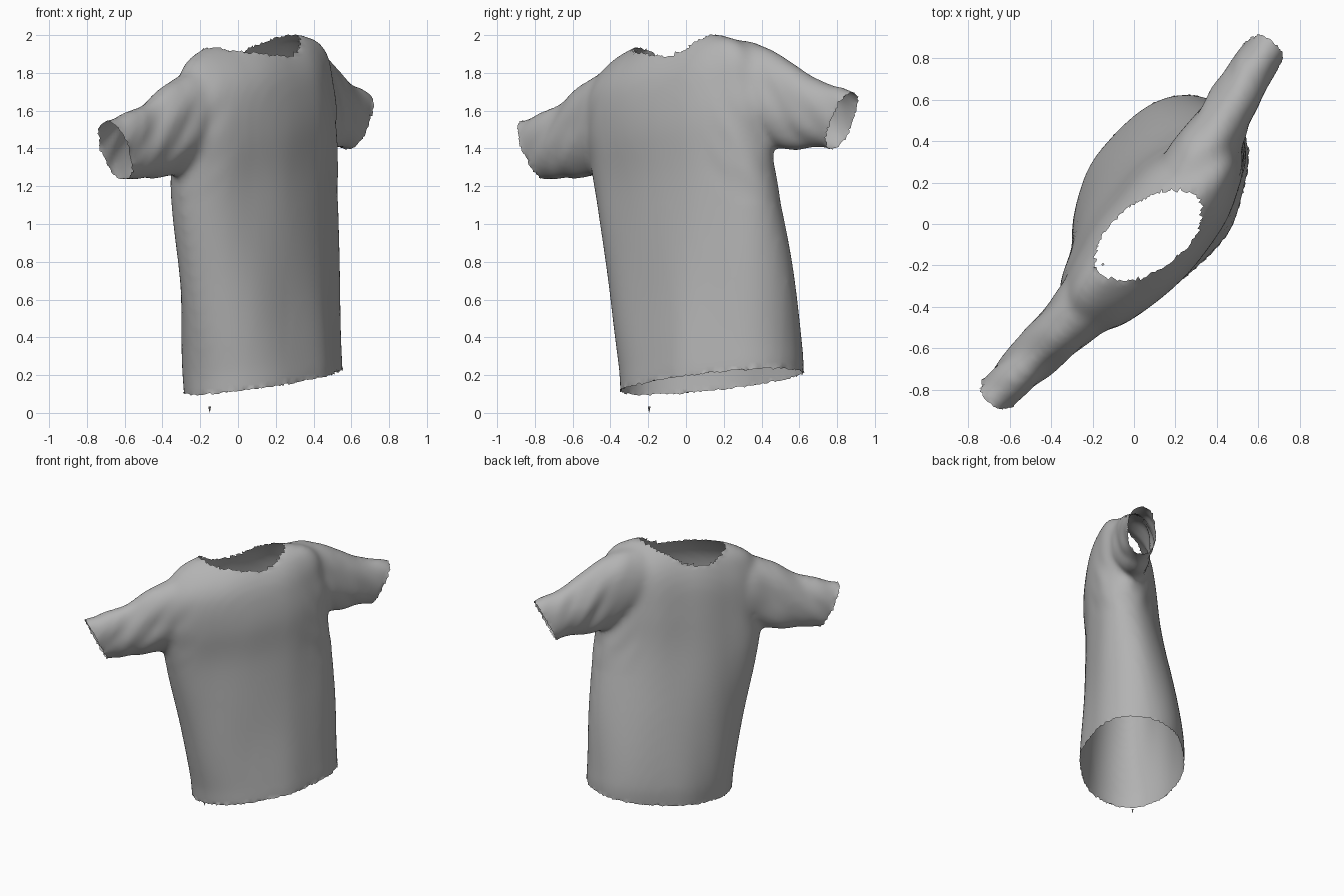
import bpy, bmesh, math, random
from mathutils import Vector, Matrix, noise

random.seed(4)
cube = bpy.data.objects.get("Cube")
if cube:
    bpy.data.objects.remove(cube, do_unlink=True)

TILT = 0.13                      # sideways lean of the garment
TURN = math.radians(52)          # heading of the sleeve line


def make_material(name, value):
    mat = bpy.data.materials.new(name)
    mat.use_nodes = True
    colour = (value, value, value, 1)
    mat.diffuse_color = colour
    bsdf = mat.node_tree.nodes["Principled BSDF"]
    bsdf.inputs["Base Color"].default_value = colour
    bsdf.inputs["Roughness"].default_value = 0.9
    return mat


def loft(bm, rings):
    """Closed tube through a list of point rings."""
    loops = [[bm.verts.new(p) for p in ring] for ring in rings]
    n = len(loops[0])
    for low, high in zip(loops, loops[1:]):
        for i in range(n):
            j = (i + 1) % n
            bm.faces.new((low[i], low[j], high[j], high[i]))
    bm.faces.new(loops[0][::-1])
    bm.faces.new(loops[-1])


def spline(keys, steps=6):
    """Catmull-Rom interpolation of key tuples."""
    out = []
    for i in range(len(keys) - 1):
        k = [keys[max(i - 1, 0)], keys[i], keys[i + 1], keys[min(i + 2, len(keys) - 1)]]
        for s in range(steps):
            t = s / steps
            out.append([0.5 * (2 * b + (c - a) * t + (2 * a - 5 * b + 4 * c - d) * t * t
                               + (3 * b - a - 3 * c + d) * t ** 3) for a, b, c, d in zip(*k)])
    return out + [list(keys[-1])]


ANGLES = [math.tau * i / 48 for i in range(48)]


def body_ring(z, cu, cv, a, b, rot):
    r = math.radians(rot)
    ring = []
    for t in ANGLES:
        x, y = a * math.cos(t), b * math.sin(t)
        u = cu + x * math.cos(r) - y * math.sin(r)
        v = cv + x * math.sin(r) + y * math.cos(r)
        ring.append((u, v, z + TILT * u))
    return ring


def sleeve_ring(side, u, v, top, bottom, width):
    mid, half = (top + bottom) / 2, (top - bottom) / 2
    return [(side * (u + 0.45 * half * math.sin(t)), v + width * math.cos(t),
             mid + half * math.sin(t) + 0.08 * side) for t in ANGLES]


# Solid torso: height, centre u, centre v, half width, half depth, twist
TORSO = [(-0.1, 0.19, -0.02, 0.5, 0.35, 5), (0.14, 0.19, -0.02, 0.525, 0.362, 5),
         (0.3, 0.18, -0.02, 0.53, 0.357, 4), (0.7, 0.135, -0.04, 0.56, 0.315, 1),
         (1.2, 0.05, -0.07, 0.59, 0.268, -3), (1.5, 0.02, -0.095, 0.59, 0.26, -3),
         (1.7, 0.0, -0.1, 0.58, 0.24, -3), (1.82, 0.0, -0.1, 0.55, 0.205, -4),
         (1.91, 0.0, -0.095, 0.47, 0.15, -7), (1.97, 0.0, -0.09, 0.33, 0.085, -10)]
# Solid sleeve: distance out, centre v, top, bottom, half depth
SLEEVE = [(0.25, -0.08, 1.9, 1.5, 0.14), (0.42, -0.06, 1.88, 1.42, 0.155),
          (0.6, -0.04, 1.79, 1.35, 0.135), (0.8, -0.012, 1.69, 1.32, 0.118),
          (1.03, 0.015, 1.625, 1.31, 0.1), (1.2, 0.035, 1.58, 1.3, 0.095)]

bm = bmesh.new()
loft(bm, [body_ring(*k) for k in spline(TORSO)])
for side in (1, -1):
    loft(bm, [sleeve_ring(side, *k) for k in spline(SLEEVE)])
bmesh.ops.recalc_face_normals(bm, faces=bm.faces)
mesh = bpy.data.meshes.new("shirt")
bm.to_mesh(mesh)
bm.free()
shirt = bpy.data.objects.new("shirt", mesh)
bpy.context.collection.objects.link(shirt)

# Fuse torso and sleeves into one skin
remesh = shirt.modifiers.new("fuse", "REMESH")
remesh.mode = "VOXEL"
remesh.voxel_size = 0.02
graph = bpy.context.evaluated_depsgraph_get()
fused = bpy.data.meshes.new_from_object(shirt.evaluated_get(graph))
shirt.modifiers.clear()

bm = bmesh.new()
bm.from_mesh(fused)
for _ in range(7):
    bmesh.ops.smooth_vert(bm, verts=bm.verts, factor=0.5, use_axis_x=True,
                          use_axis_y=True, use_axis_z=True)
bm.normal_update()


# Cloth folds: long drapes on the torso, slanted creases on shoulders and sleeves
def fold(p):
    side = 1 if p.x > 0 else -1
    drape = noise.noise(Vector((p.x * 4, p.y * 4, p.z * 1.1)))
    slant = noise.noise(Vector((p.x * side * 9 + p.z * 5, p.y * 5, p.z * 4 + side * 7)))
    arm = min(max((abs(p.x) - 0.35) / 0.3, 0), 1) * min(max((p.z - 1.1) / 0.2, 0), 1)
    return 0.012 * drape * (1 - arm) + 0.016 * slant * arm


moves = [(v, v.normal * fold(v.co)) for v in bm.verts]
for v, offset in moves:
    v.co += offset


def cut(point, normal, region):
    """Slice away what lies beyond a plane, only inside the region."""
    faces = [f for f in bm.faces if region(f.calc_center_median())]
    edges = {e for f in faces for e in f.edges}
    verts = {v for f in faces for v in f.verts}
    bmesh.ops.bisect_plane(bm, geom=list(verts) + list(edges) + faces,
                           plane_co=point, plane_no=normal, clear_outer=True)


# Open hem and sleeve ends
cut((0, 0, 0.14), (TILT, -0.05, -1), lambda p: p.z < 0.6)
for side in (1, -1):
    cut((side * 1.035, 0, 1.47 + 0.08 * side), (side * 0.9, 0, -0.436),
        lambda p: p.z > 1.1 and p.x * side > 0.8)


# Open the neck
def in_neck(p):
    r = math.radians(-16)
    x, y = p.x, p.y + 0.09
    a = (x * math.cos(r) + y * math.sin(r)) / 0.295
    b = (y * math.cos(r) - x * math.sin(r)) / 0.165
    return p.z > 1.7 and a * a + b * b < 1


bmesh.ops.delete(bm, geom=[f for f in bm.faces if in_neck(f.calc_center_median())],
                 context="FACES")

# Ragged borders
for v in bm.verts:
    if v.is_boundary:
        v.co += Vector((random.uniform(-1, 1), random.uniform(-1, 1),
                        random.uniform(-1, 1))) * 0.006
bm.transform(Matrix.Rotation(TURN, 4, "Z"))
bm.to_mesh(mesh)
bm.free()
bpy.data.meshes.remove(fused)

grey = make_material("grey cloth", 0.45)
mesh.materials.clear()
mesh.materials.append(grey)

# Loose scrap below the hem
bpy.ops.mesh.primitive_cone_add(vertices=4, radius1=0.008, radius2=0, depth=0.035,
                                location=(-0.15, -0.195, 0.0175), rotation=(math.pi, 0, 0))
scrap = bpy.context.object
scrap.name = "loose_scrap"
scrap.data.materials.append(grey)

bpy.ops.object.select_all(action="DESELECT")
shirt.select_set(True)
bpy.context.view_layer.objects.active = shirt
bpy.ops.object.shade_smooth_by_angle(angle=math.radians(50))
